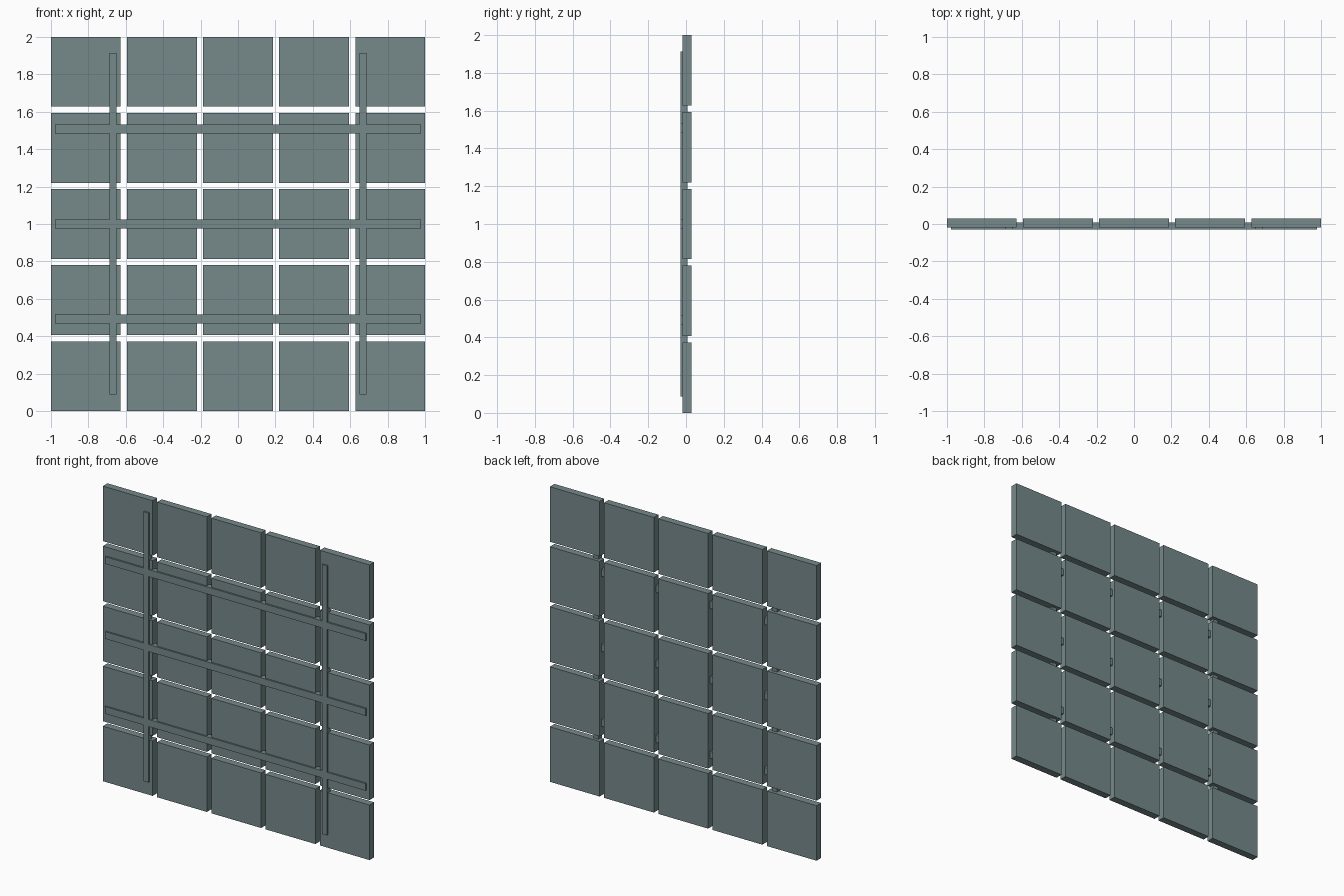
import bpy, bmesh

if "Cube" in bpy.data.objects:
    bpy.data.objects.remove(bpy.data.objects["Cube"])

grey = bpy.data.materials.new("slate_grey_green")
grey.diffuse_color = (0.18, 0.25, 0.255, 1)
grey.use_nodes = True
grey.node_tree.nodes["Principled BSDF"].inputs["Base Color"].default_value = grey.diffuse_color


def box(name, lo, hi):
    """Axis-aligned box between two corners."""
    bm = bmesh.new()
    bmesh.ops.create_cube(bm, size=1)
    for v in bm.verts:
        v.co = [l if c < 0 else h for c, l, h in zip(v.co, lo, hi)]
    mesh = bpy.data.meshes.new(name)
    bm.to_mesh(mesh)
    bm.free()
    mesh.materials.append(grey)
    ob = bpy.data.objects.new(name, mesh)
    bpy.context.collection.objects.link(ob)
    return ob


# Square panels, five by five with narrow gaps
SIZE = 0.373
PITCH = (2 - SIZE) / 4
for row in range(5):
    for col in range(5):
        x, z = -1 + col * PITCH, row * PITCH
        box(f"panel_{row + 1}_{col + 1}", (x, -0.019, z), (x + SIZE, 0.03, z + SIZE))

# Support frame: three rails and two posts, flush and joined at the crossings
Y0, Y1 = -0.03, 0.009
frame = box("support_frame", (-0.978, Y0, 0.976), (0.978, Y1, 1.024))
bars = [box("rail", (-0.978, Y0, z - 0.024), (0.978, Y1, z + 0.024)) for z in (0.492, 1.508)]
posts = [box("post", (x - 0.019, Y0, 0.088), (x + 0.019, Y1, 1.914)) for x in (-0.669, 0.669)]

for part in posts + bars:
    mod = frame.modifiers.new("join", 'BOOLEAN')
    mod.operation = 'UNION'
    mod.solver = 'EXACT'
    mod.object = part
bpy.context.view_layer.objects.active = frame
for mod in list(frame.modifiers):
    bpy.ops.object.modifier_apply(modifier=mod.name)
for part in posts + bars:
    bpy.data.objects.remove(part)
